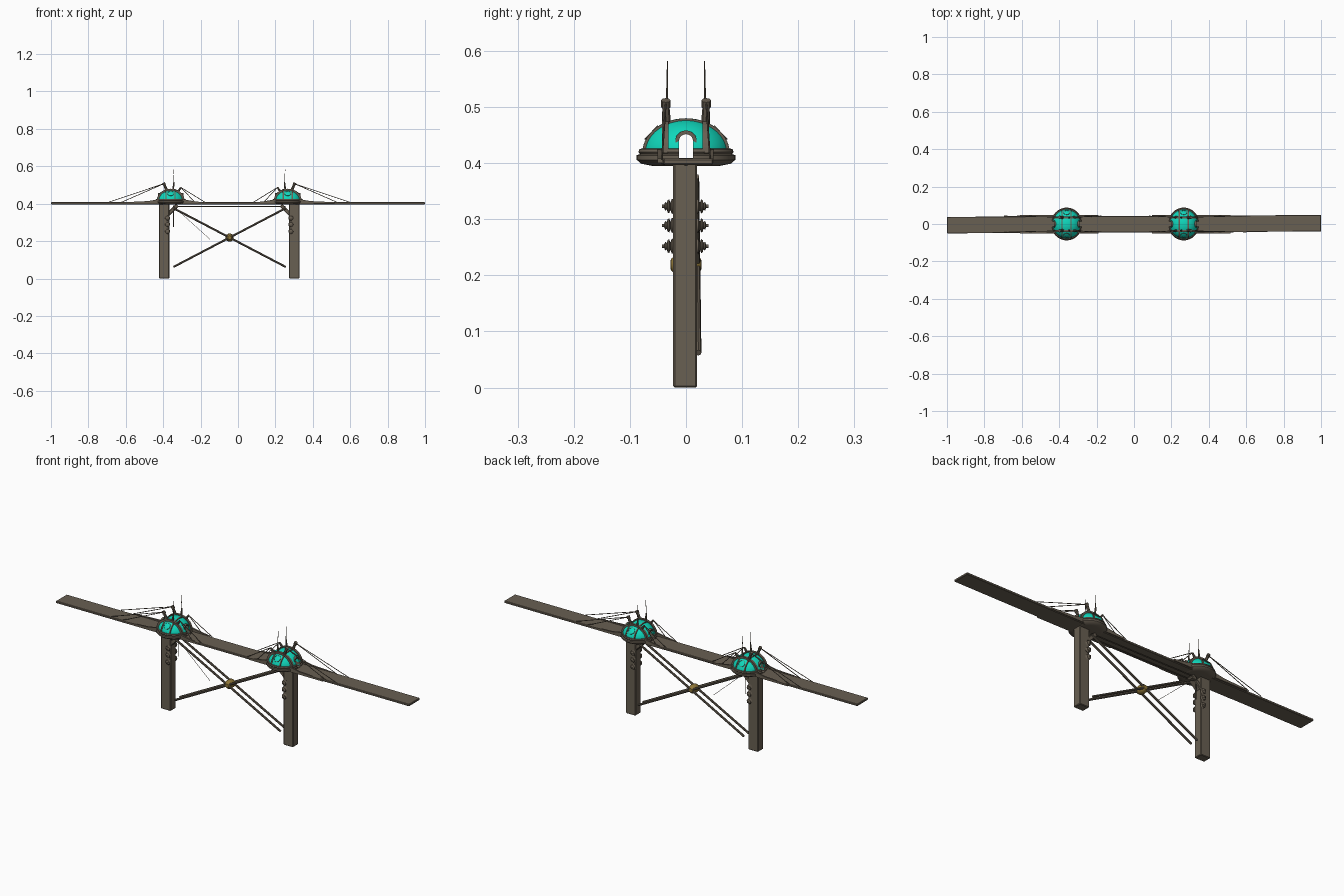
import bpy, bmesh, math
from mathutils import Vector, Matrix

if "Cube" in bpy.data.objects:
    bpy.data.objects.remove(bpy.data.objects["Cube"])


def material(name, rgb):
    m = bpy.data.materials.new(name)
    m.diffuse_color = (*rgb, 1)
    m.use_nodes = True
    m.node_tree.nodes["Principled BSDF"].inputs["Base Color"].default_value = m.diffuse_color
    return m


METAL = material("weathered_metal", (0.14, 0.115, 0.085))
GLASS = material("teal_glass", (0.005, 0.68, 0.5))
GOLD = material("brass", (0.27, 0.18, 0.04))


def finish(bm, name, mat, smooth=False):
    bmesh.ops.recalc_face_normals(bm, faces=bm.faces[:])
    me = bpy.data.meshes.new(name)
    bm.to_mesh(me)
    bm.free()
    ob = bpy.data.objects.new(name, me)
    bpy.context.collection.objects.link(ob)
    me.materials.append(mat)
    if smooth:
        bpy.ops.object.select_all(action='DESELECT')
        ob.select_set(True)
        bpy.context.view_layer.objects.active = ob
        bpy.ops.object.shade_smooth_by_angle(angle=math.radians(35))
    return ob


def box(name, center, size, mat=METAL, bevel=0.0, rot=None):
    bm = bmesh.new()
    m = Matrix.Translation(center) @ (rot or Matrix()) @ Matrix.Diagonal((*size, 1))
    bmesh.ops.create_cube(bm, size=1, matrix=m)
    if bevel:
        bmesh.ops.bevel(bm, geom=bm.edges[:], offset=bevel, segments=1, affect='EDGES')
    return finish(bm, name, mat)


def rod(name, a, b, r1, r2=None, mat=METAL, n=8):
    a, b = Vector(a), Vector(b)
    bm = bmesh.new()
    q = (b - a).to_track_quat('Z', 'Y').to_matrix().to_4x4()
    bmesh.ops.create_cone(bm, cap_ends=True, segments=n, radius1=r1,
                          radius2=r1 if r2 is None else r2, depth=(b - a).length,
                          matrix=Matrix.Translation((a + b) / 2) @ q)
    return finish(bm, name, mat, True)


def lathe(name, profile, matrix, mat=METAL, n=32):
    bm = bmesh.new()
    vs = [bm.verts.new((r, 0, z)) for r, z in profile]
    es = [bm.edges.new(p) for p in zip(vs, vs[1:])]
    bmesh.ops.spin(bm, geom=vs + es, axis=(0, 0, 1), cent=(0, 0, 0),
                   angle=2 * math.pi, steps=n, use_duplicate=False)
    bmesh.ops.remove_doubles(bm, verts=bm.verts[:], dist=1e-5)
    bmesh.ops.transform(bm, matrix=matrix, verts=bm.verts[:])
    return finish(bm, name, mat, True)


def prism(name, outline, axis, lo, hi, mat=METAL):
    """Extrude a closed (p, z) outline along x (axis 0) or y (axis 1)."""
    bm = bmesh.new()
    place = (lambda p, z, t: (t, p, z)) if axis == 0 else (lambda p, z, t: (p, t, z))
    f = bm.faces.new([bm.verts.new(place(p, z, lo)) for p, z in outline])
    new = bmesh.ops.extrude_face_region(bm, geom=[f])['geom']
    d = Vector(place(0, 0, hi - lo))
    bmesh.ops.translate(bm, vec=d, verts=[v for v in new if isinstance(v, bmesh.types.BMVert)])
    return finish(bm, name, mat)


def cut(ob, outline, cx):
    cutter = prism("cutter", outline, 0, cx - 0.2, cx + 0.2)
    cutter.hide_render = True
    mod = ob.modifiers.new("passage", 'BOOLEAN')
    mod.operation, mod.object, mod.solver = 'DIFFERENCE', cutter, 'EXACT'
    bpy.context.view_layer.objects.active = ob
    bpy.ops.object.modifier_apply(modifier="passage")
    bpy.data.objects.remove(cutter)


def arch(pc, zc, rx, rz, n=20):
    return [(pc + rx * math.cos(math.pi * i / n), zc + rz * math.sin(math.pi * i / n))
            for i in range(n + 1)]


def band(outer, inner):
    return outer + inner[::-1]


RX, RY, RZ, Z0 = 0.075, 0.078, 0.062, 0.418


def tower(side, cx, s):
    X = lambda u: cx + s * u
    # pylon and its corner bracket
    box(f"{side}_pylon", (X(0.035), -0.0015, 0.2), (0.055, 0.043, 0.4), bevel=0.003)
    box(f"{side}_deck_bracket", (X(-0.008), 0, 0.364), (0.02, 0.034, 0.08), bevel=0.003,
        rot=Matrix.Rotation(-s * math.radians(45), 4, 'Y'))
    # insulator stacks
    disc = [(0, 0), (0.012, 0), (0.014, 0.003), (0.007, 0.006), (0.013, 0.008), (0.011, 0.011),
            (0.006, 0.012), (0.008, 0.015), (0.003, 0.017), (0.003, 0.021), (0, 0.021)]
    for i, z in enumerate((0.252, 0.289, 0.323)):
        for e in (-1, 1):
            m = Matrix.Translation((X(0.017), e * 0.0205 - 0.0015, z)) @ \
                Matrix.Rotation(-e * math.pi / 2, 4, 'X')
            lathe(f"{side}_insulator_{i}_{e}", disc, m, n=14)
    # platform ring
    at = Matrix.Translation((cx, 0, 0)) @ Matrix.Diagonal((0.95, 1, 1, 1))
    passage = [(-0.0125, 0.409), (0.0125, 0.409)] + arch(0, 0.439, 0.0125, 0.0125)
    base = lathe(f"{side}_platform", [(0, 0.395), (0.06, 0.395), (0.08, 0.399), (0.088, 0.406),
                 (0.088, 0.414), (0.082, 0.416), (0.085, 0.420), (0.083, 0.425),
                 (0.074, 0.427), (0, 0.427)], at)
    cut(base, passage, cx)
    # glass dome with a passage along the deck
    prof = [(0, Z0 - 0.006), (1, Z0 - 0.006)] + [
        (math.cos(t * math.pi / 24), Z0 + RZ * math.sin(t * math.pi / 24)) for t in range(12)] + \
        [(0, Z0 + RZ)]
    dome = lathe(f"{side}_dome", prof,
                 Matrix.Translation((cx, 0, 0)) @ Matrix.Diagonal((RX, RY, 1, 1)), GLASS, 40)
    cut(dome, passage, cx)
    for e in (-1, 1):
        # long arch ribs either side of the passage
        k = math.sqrt(1 - (0.036 / RY) ** 2)
        prism(f"{side}_long_rib_{e}", band(arch(cx, Z0, RX * k + 0.007, RZ * k + 0.007),
              arch(cx, Z0, RX * k - 0.004, RZ * k - 0.004)), 1, e * 0.036 - 0.007, e * 0.036 + 0.005)
        # cross arch ribs
        k = math.sqrt(1 - (0.024 / RX) ** 2)
        prism(f"{side}_cross_rib_{e}", band(arch(0, Z0, RY * k + 0.004, RZ * k + 0.003),
              arch(0, Z0, RY * k - 0.006, RZ * k - 0.006)), 0, cx + e * 0.024 - 0.003, cx + e * 0.024 + 0.003)
        # doorway frame
        prism(f"{side}_doorway_{e}", band(
            [(0.019, 0.408)] + arch(0, 0.44, 0.019, 0.018) + [(-0.019, 0.408)],
            [(0.0125, 0.408)] + arch(0, 0.439, 0.0125, 0.0125) + [(-0.0125, 0.408)]),
            0, cx + e * 0.058 - 0.011, cx + e * 0.058 + 0.011)
        # round hatch on the outward glass
        d = Vector((0, e * 0.062, 0.037))
        nrm = Vector((0, d.y / RY ** 2, d.z / RZ ** 2)).normalized()
        m = Matrix.Translation((cx, d.y, Z0 + d.z)) @ nrm.to_track_quat('Z', 'Y').to_matrix().to_4x4()
        lathe(f"{side}_hatch_{e}", [(0.017, -0.006), (0.017, 0.0005), (0.0155, 0.0005),
              (0.0155, -0.006)], m, n=24)
        # cable masts and caps
        y = e * 0.036
        top, low = (X(0.036), y, 0.507), (X(-0.055), y, 0.487)
        rod(f"{side}_cable_mast_{e}", (X(0.015), y * 0.95, 0.455), top, 0.009, 0.006)
        rod(f"{side}_mast_cap_{e}", (X(0.033), y, 0.5), (X(0.039), y, 0.512), 0.0085)
        rod(f"{side}_short_mast_{e}", (X(-0.03), y, 0.452), low, 0.007, 0.0045)
        # antenna
        rod(f"{side}_antenna_base_{e}", (X(-0.012), y * 0.95, 0.46), (X(-0.017), y * 0.94, 0.515), 0.006, 0.003)
        rod(f"{side}_antenna_{e}", (X(-0.017), y * 0.94, 0.513), (X(-0.014), y * 0.92, 0.582), 0.002, 0.0008, n=6)
        # stay cables
        for i, (a, u) in enumerate(((top, 0.335), (top, 0.265), (low, -0.185), (low, -0.13))):
            rod(f"{side}_stay_cable_{e}_{i}", a, (X(u), e * 0.043, 0.407), 0.0018, n=6)
        # tapered fairings from platform to deck edge
        for d, reach in ((1, 0.25), (-1, 0.17)):
            prism(f"{side}_fairing_{e}_{d}",
                  [(X(d * 0.06), 0.4), (X(d * reach), 0.4), (X(d * reach), 0.408),
                   (X(d * 0.12), 0.414), (X(d * 0.06), 0.425)], 1, e * 0.046 - 0.005, e * 0.046 + 0.003)


tower("left", -0.36, -1)
tower("right", 0.266, 1)

# long deck, very slightly skewed
skew = Matrix.Rotation(0.005, 4, 'Z')
box("deck", (0, -0.001, 0.4025), (2, 0.088, 0.011), bevel=0.002, rot=skew)

# paired crossing braces with brass hub
MID = -0.045
for e in (-1, 1):
    for s in (-1, 1):
        rod(f"cross_brace_{e}_{s}", (MID - s * 0.3, e * 0.02 + 0.002, 0.062),
            (MID + s * 0.3, e * 0.018, 0.376), 0.0055)
    rod(f"under_deck_cable_{e}", (-0.345, e * 0.015, 0.384), (0.255, e * 0.015, 0.384), 0.0025)
lathe("brace_hub", [(0, -0.028), (0.01, -0.027), (0.02, -0.016), (0.022, 0), (0.02, 0.016),
                    (0.01, 0.027), (0, 0.028)],
      Matrix.Translation((MID, 0, 0.219)) @ Matrix.Rotation(math.pi / 2, 4, 'X'), GOLD, 16)

# loose hanging wires
rod("hanging_wire", (-0.335, -0.012, 0.376), (-0.15, -0.012, 0.21), 0.001, n=5)
rod("drop_wire", (-0.345, 0.012, 0.39), (-0.345, 0.012, 0.275), 0.0022, n=6)
